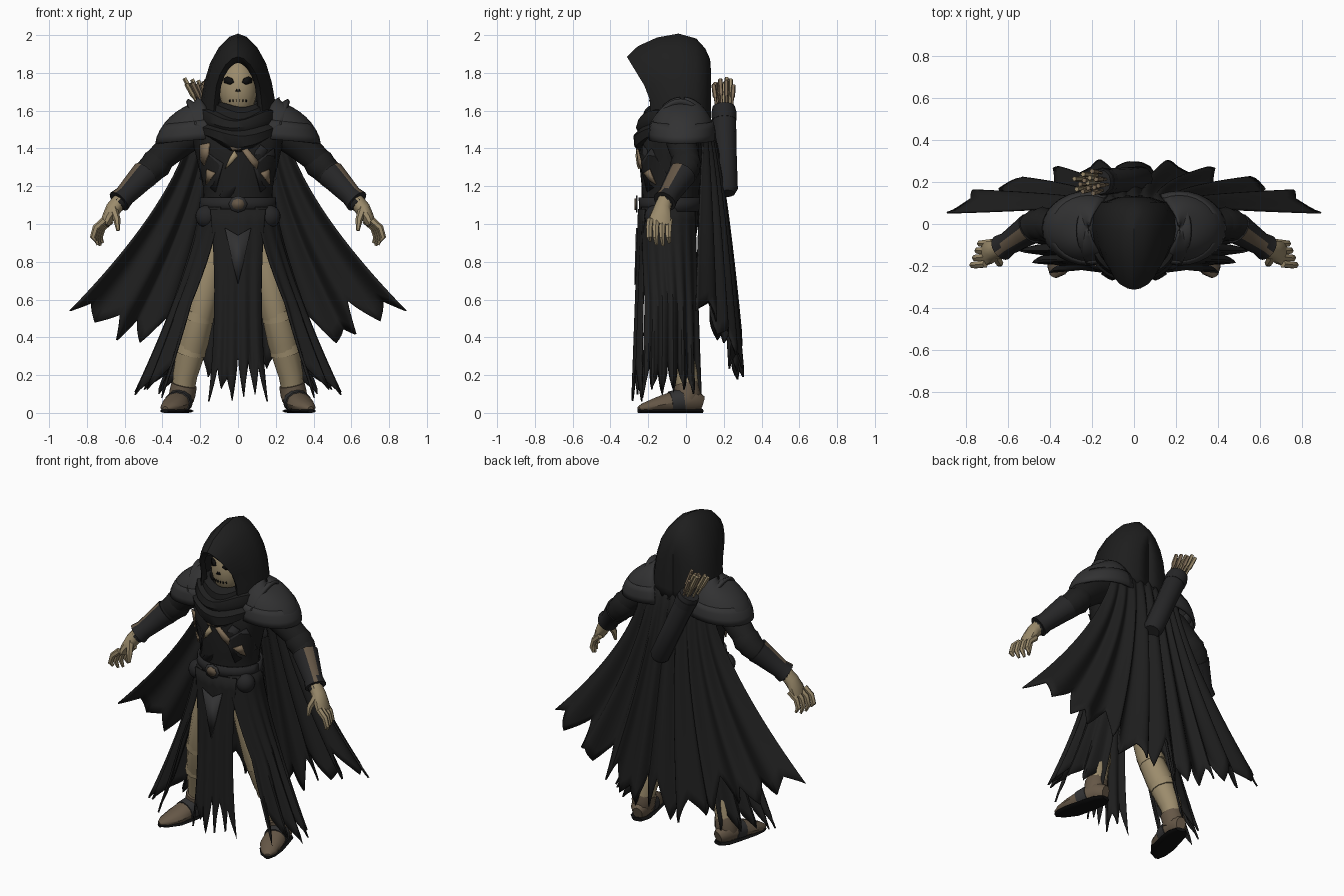
import bpy, bmesh, math, random
from mathutils import Vector, Matrix
from math import sin, cos, pi, sqrt, radians

random.seed(4)
if "Cube" in bpy.data.objects:
    bpy.data.objects.remove(bpy.data.objects["Cube"])


def material(name, r, g, b):
    m = bpy.data.materials.new(name)
    m.use_nodes = True
    m.diffuse_color = (r, g, b, 1)
    node = next(n for n in m.node_tree.nodes if n.type == 'BSDF_PRINCIPLED')
    node.inputs["Base Color"].default_value = (r, g, b, 1)
    node.inputs["Roughness"].default_value = 0.9
    return m


CLOTH = material("black cloth", .013, .013, .013)
LEATHER = material("dark leather", .019, .019, .020)
PLATE = material("grey armour", .032, .032, .033)
BONE = material("bone tan", .33, .26, .15)
BROWN = material("boot brown", .13, .095, .062)
SHRED = material("torn brown", .22, .16, .10)
VOID = material("deep black", .005, .005, .005)


def build(name, verts, faces, mats, thick=0, mirror=False, rule=None):
    mesh = bpy.data.meshes.new(name)
    mesh.from_pydata([tuple(v) for v in verts], [], faces)
    bm = bmesh.new()
    bm.from_mesh(mesh)
    bmesh.ops.recalc_face_normals(bm, faces=bm.faces)
    if rule:
        for f in bm.faces:
            f.material_index = rule(f)
    bm.to_mesh(mesh)
    bm.free()
    for m in mats if isinstance(mats, tuple) else (mats,):
        mesh.materials.append(m)
    mesh.shade_smooth()
    mesh.set_sharp_from_angle(angle=radians(38))
    ob = bpy.data.objects.new(name, mesh)
    bpy.context.collection.objects.link(ob)
    if thick:
        mod = ob.modifiers.new("thickness", 'SOLIDIFY')
        mod.thickness, mod.offset = thick, 0
    if mirror:
        ob.modifiers.new("mirror", 'MIRROR').use_mirror_merge = False


def sheet(name, fn, nu, nv, mat, thick=.01, mirror=False):
    """Grid surface from fn(u, v), both in 0..1."""
    verts = [fn(i / nu, j / nv) for j in range(nv + 1) for i in range(nu + 1)]
    w = nu + 1
    faces = [(j * w + i, j * w + i + 1, (j + 1) * w + i + 1, (j + 1) * w + i)
             for j in range(nv) for i in range(nu)]
    build(name, verts, faces, mat, thick, mirror)


def tube(name, path, mat, mirror=False, n=12, rule=None):
    """Loft of ellipses; path points are x, y, z, radius, optional second radius."""
    pts = [Vector(p[:3]) for p in path]
    along = (pts[-1] - pts[0]).normalized()
    ref = Vector((0, 1, 0)) if abs(along.z) > .6 else Vector((0, 0, 1))
    verts = []
    for k, p in enumerate(path):
        d = pts[min(k + 1, len(pts) - 1)] - pts[max(k - 1, 0)]
        side = d.cross(ref).normalized()
        up = side.cross(d).normalized()
        for i in range(n):
            a = 2 * pi * i / n
            v = pts[k] + side * cos(a) * p[3] + up * sin(a) * p[-1]
            verts.append((v.x, v.y, max(v.z, 0)))
    faces = [(k * n + i, k * n + (i + 1) % n, (k + 1) * n + (i + 1) % n, (k + 1) * n + i)
             for k in range(len(path) - 1) for i in range(n)]
    faces += [tuple(range(n)), tuple(range((len(path) - 1) * n, len(path) * n))]
    build(name, verts, faces, mat, 0, mirror, rule)


def ball(name, centre, size, mat, mirror=False):
    bm = bmesh.new()
    bmesh.ops.create_uvsphere(bm, u_segments=20, v_segments=14, radius=1,
                              matrix=Matrix.Translation(centre) @ Matrix.Diagonal((*size, 1)))
    bm.verts.index_update()
    verts = [v.co.copy() for v in bm.verts]
    faces = [[v.index for v in f.verts] for f in bm.faces]
    bm.free()
    build(name, verts, faces, mat, 0, mirror)


def plate(name, outline, depth, mat, mirror=False):
    """Thin plate laid on a front surface y = depth(x, z)."""
    verts = [(x, depth(x, z), z) for x, z in outline]
    build(name, verts, [tuple(range(len(verts)))], mat, .008, mirror)


def rag(n, tip, notch):
    """Ragged hem: alternating tips and notches, as share of length cut away."""
    knots = [random.uniform(*(notch if i % 2 else tip)) for i in range(2 * n + 1)]
    knots[0] = knots[-1] = 0

    def cut(u):
        i = min(int(u * 2 * n), 2 * n - 1)
        f = u * 2 * n - i
        return knots[i] * (1 - f) + knots[i + 1] * f
    return cut


# Torso and belt
RINGS = [(.85, .17, .12), (1.0, .2, .145), (1.1, .18, .15), (1.2, .185, .155),
         (1.35, .22, .17), (1.48, .25, .16), (1.57, .15, .12)]


def girth(z):
    for a, b in zip(RINGS, RINGS[1:]):
        if z <= b[0]:
            f = (z - a[0]) / (b[0] - a[0])
            return a[1] + f * (b[1] - a[1]), a[2] + f * (b[2] - a[2])
    return RINGS[-1][1:]


def chest(x, z):
    rx, ry = girth(z)
    return -.088 - ry * sqrt(max(0, 1 - (x / rx) ** 2))


tube("torso", [(0, -.08, z, rx, ry) for z, rx, ry in RINGS], CLOTH, n=24)


def belt(u, v):
    z = 1.065 + .075 * v
    rx, ry = girth(z)
    a = 2 * pi * u
    return ((rx + .012) * cos(a), -.08 + (ry + .012) * sin(a), z)


sheet("belt", belt, 28, 1, LEATHER, .014)
circle = [(cos(i * pi / 4), sin(i * pi / 4)) for i in range(8)]
plate("buckle_rim", [(.05 * c, 1.105 + .045 * s) for c, s in circle], lambda x, z: -.262, PLATE)
plate("buckle", [(.034 * c, 1.105 + .03 * s) for c, s in circle], lambda x, z: -.269, BROWN)
ball("hip_pouches", (.165, -.165, 1.04), (.06, .055, .06), LEATHER, True)

# Chest straps and torn cloth
plate("chest_strap", [(.12, 1.42), (.16, 1.39), (-.06, 1.12), (-.1, 1.15)], chest, LEATHER)
plate("vest_flaps", [(.08, 1.32), (.19, 1.4), (.2, 1.24), (.12, 1.17)], chest, LEATHER, True)
torn = lambda x, z: chest(x, z) - .006
plate("torn_knot", [(-.05, 1.42), (.04, 1.42), (.01, 1.395), (-.03, 1.39)], torn, SHRED)
plate("torn_drape", [(.02, 1.39), (.05, 1.4), (.11, 1.33), (.1, 1.29), (.07, 1.32)], torn, SHRED)
plate("torn_tie", [(-.02, 1.39), (.0, 1.36), (-.045, 1.31), (-.07, 1.29), (-.045, 1.35)], torn, BONE)
plate("torn_patch", [(-.2, 1.42), (-.15, 1.43), (-.155, 1.37), (-.18, 1.31), (-.2, 1.34)], torn, SHRED)
plate("torn_edges", [(.12, 1.27), (.165, 1.29), (.17, 1.21), (.15, 1.23)], torn, SHRED, True)

# Legs and boots
tube("legs", [(.1, -.08, .95, .09), (.15, -.1, .75, .085), (.195, -.1, .55, .075),
              (.235, -.05, .38, .08), (.28, 0, .2, .065), (.295, .02, .07, .055)], BONE, True)
for z, x, y in ((.52, .202, -.092), (.34, .244, -.04)):
    tube("leg_wraps", [(x, y, z + .02, .078), (x + .01, y + .01, z - .025, .083)], BONE, True)
foot = [(.285, .085, .05, .03, .04), (.295, .04, .065, .06, .065), (.315, -.05, .06, .066, .06),
        (.34, -.15, .042, .068, .042), (.37, -.22, .028, .045, .026), (.385, -.25, .022, .015, .012)]
tube("boots", foot, BROWN, True)
tube("soles", [(x, y, .01, r + .002, .012) for x, y, z, r, s in foot], VOID, True)
tube("ankle_cuffs", [(.285, 0, .15, .068), (.295, .01, .1, .07), (.3, 0, .07, .066)], BROWN, True)
tube("instep_straps", [(.308, -.02, .063, .069, .067), (.322, -.085, .054, .071, .06)], PLATE, True)

# Cape with folds and a ragged hem
cape_cut = rag(15, (0, .05), (.07, .2))


def cape(u, v):
    s = 2 * u - 1
    a, t = abs(s), v * (1 - cape_cut(u))
    fold = cos(s * pi * 9) * .032 * t ** .6
    return (s * (.25 + .64 * t ** 1.5) + .02 * t * sin(s * pi * 7),
            .1 + t ** .6 * (.185 - .2 * a * a) + fold,
            1.6 - .08 * a - t * (1.44 - .46 * a ** 1.6))


sheet("cape", cape, 120, 18, CLOTH)

# Coat skirts at the sides, opening over the legs
coat_cut = rag(6, (0, .05), (.07, .18))


def coat(u, v):
    t = v * (1 - coat_cut(u))
    start = -1.1 + .33 * min(1, t * 2)
    a = start + (1 - start) * u
    ripple = 1 + .06 * t * cos(u * pi * 12)
    return ((.2 + .33 * t ** 1.3) * cos(a) * ripple,
            -.09 + (.16 + .03 * t) * sin(a) * ripple, 1.09 - 1.01 * t)


sheet("coat_skirts", coat, 48, 14, CLOTH, .01, True)

# Front tabard and pointed hanging plate
tab_cut = rag(5, (0, .08), (.12, .3))


def tabard(u, v):
    s, t = 2 * u - 1, v * (1 - tab_cut(u))
    return (s * (.145 - .1 * t + .11 * t * t), -.25 - .025 * t + .03 * s * s + .012 * t * cos(s * 12),
            1.08 - 1.02 * t)


sheet("front_tabard", tabard, 40, 12, CLOTH)
plate("hanging_plate", [(-.07, .98), (0, .94), (.07, .98), (.03, .8), (0, .68), (-.03, .8)],
      lambda x, z: -.258 - .03 * (1.08 - z), PLATE)
for s in (-1, 1):
    plate("hip_sash", [(s * .02, 1.06), (s * .19, 1.1), (s * .2, 1.05), (s * .1, .97)],
          lambda x, z: chest(x, z) - .015, LEATHER)

# Arms, bracers and hands
tube("arms", [(.2, -.04, 1.5, .08), (.32, -.02, 1.43, .085), (.42, 0, 1.34, .072), (.46, 0, 1.29, .075),
              (.52, -.04, 1.23, .066), (.64, -.12, 1.1, .042)], CLOTH, True)
tube("elbow_folds", [(.4, 0, 1.355, .07), (.43, 0, 1.32, .083), (.47, -.01, 1.28, .07)], CLOTH, True)
strip = lambda f: 1 if -.6 < f.normal.y < -.1 and f.normal.z > .5 and len(f.verts) == 4 else 0
tube("bracers", [(.49, -.02, 1.265, .076), (.52, -.04, 1.235, .07), (.6, -.093, 1.15, .056),
                 (.63, -.113, 1.12, .064)], (LEATHER, BROWN), True, 16, strip)
tube("palms", [(.62, -.11, 1.13, .04), (.66, -.125, 1.08, .042, .046), (.69, -.135, 1.03, .032, .058),
               (.705, -.14, .995, .024, .058)], BONE, True, 10)
for i in range(4):
    y, x = -.19 + .034 * i, .012 * (1.5 - i)
    reach = (.025, .005, 0, .015)[i]
    tube("fingers", [(.69 + x, y, 1.02, .019), (.735 + x, y - .005, .98, .018),
                     (.75 + x, y - .005, .93, .016), (.735 + x, y, .885 + reach, .008)], BONE, True, 6)
tube("thumbs", [(.66, -.15, 1.08, .024), (.64, -.185, 1.02, .019), (.635, -.195, .965, .009)], BONE, True, 6)


# Layered shoulder armour
def pauldron(grow, low, high):
    def fn(u, v):
        a = radians(-115 + 230 * u)
        e = radians(low + (high - low) * v)
        r = cos(e) * grow
        return (.215 + .185 * r * abs(r) ** .6 * cos(a) + .02 * (1 - v) * cos(a), -.02 + .165 * r * sin(a),
                1.46 + .2 * grow * sin(e) - .02 * cos(a))
    return fn


sheet("shoulder_plates", pauldron(1, 8, 86), 18, 8, PLATE, .014, True)
sheet("shoulder_rims", pauldron(1.04, -4, 24), 18, 3, PLATE, .014, True)
sheet("shoulder_collars", lambda u, v: (.17 + .1 * v - .04 * (2 * u - 1) ** 2, -.03 + .31 * (u - .5),
                                        1.6 + .055 * v - .13 * (2 * u - 1) ** 2), 12, 2, PLATE, .02, True)

# Hood: pointed arches lofted from the rim to the closed back
HALF = [(0, 1), (.24, .94), (.52, .76), (.78, .46), (.95, .1), (1.04, -.3), (1.1, -.7), (1.05, -1)]
ARCH = [(-x, z) for x, z in HALF[:0:-1]] + HALF
SLICES = [(-.275, .1, 1.86), (-.305, .118, 1.885), (-.25, .14, 1.935), (-.15, .167, 1.98), (-.04, .18, 2.0),
          (.05, .17, 1.975), (.095, .14, 1.925), (.12, .07, 1.87), (.125, 0, 1.8)]


def hood(u, v):
    sx, sz = ARCH[round(u * (len(ARCH) - 1))]
    y, w, top = SLICES[round(v * (len(SLICES) - 1))]
    z = 1.72 + sz * (top - 1.72 if sz > 0 else .21)
    back = .1 * min(1.2, max(0, 1 - sz)) * max(0, -y / .3)
    return (sx * w, y + back, z)


sheet("hood", hood, len(ARCH) - 1, len(SLICES) - 1, CLOTH, .016)

# Neck scarf, dipping to a point at the chest
FOLDS = [(.1, 1.6), (.13, 1.645), (.165, 1.63), (.17, 1.6), (.2, 1.595), (.21, 1.56), (.2, 1.54),
         (.225, 1.52), (.22, 1.48), (.19, 1.46)]


def scarf(u, v):
    r, z = FOLDS[round(v * (len(FOLDS) - 1))]
    a = 2 * pi * u
    front = max(0, -sin(a)) ** 4
    return (r * cos(a), -.07 + .9 * r * sin(a), z - front * (.03 + .04 * v) + .008 * sin(3 * a + 9 * v))


sheet("neck_scarf", scarf, 32, len(FOLDS) - 1, CLOTH, .012)

# Skull mask with painted sockets, nose and teeth
ball("mask", (0, -.1, 1.715), (.1, .095, .155), BONE)


def face(x, z):
    return -.104 - .095 * sqrt(max(0, 1 - (x / .1) ** 2 - ((z - 1.715) / .155) ** 2))


plate("eye_sockets", [(.022, 1.75), (.032, 1.772), (.055, 1.78), (.076, 1.768), (.072, 1.747), (.045, 1.738)],
      face, VOID, True)
plate("nose_holes", [(.003, 1.7), (.005, 1.718), (.014, 1.702)], face, VOID, True)
for x in (.007, .024, .041):
    plate("teeth_gaps", [(x, 1.646), (x, 1.658), (x + .004, 1.658), (x + .004, 1.646)], face, VOID, True)

# Quiver with arrows, slung across the back
foot_q, mouth = Vector((.04, .215, 1.17)), Vector((-.165, .2, 1.62))
at = lambda f, r: (*foot_q.lerp(mouth, f), r)
tube("quiver", [at(-.02, .045), at(.03, .06), at(.5, .06), at(.95, .064), at(1, .06)], LEATHER)
tube("quiver_band", [at(.84, .065), at(.94, .067)], LEATHER)
for i in range(14):
    a, r = i * 2.4, .0135 * sqrt(i)
    off = Vector((r * cos(a), r * sin(a), 0))
    tip = mouth + off * 1.3 + (mouth - foot_q) * random.uniform(.25, .35)
    low = mouth + off
    tube("arrow", [(*low, .007), (*low.lerp(tip, .4), .008), (*low.lerp(tip, .5), .013), (*tip, .012)],
         SHRED if i % 3 else BONE, n=5)
